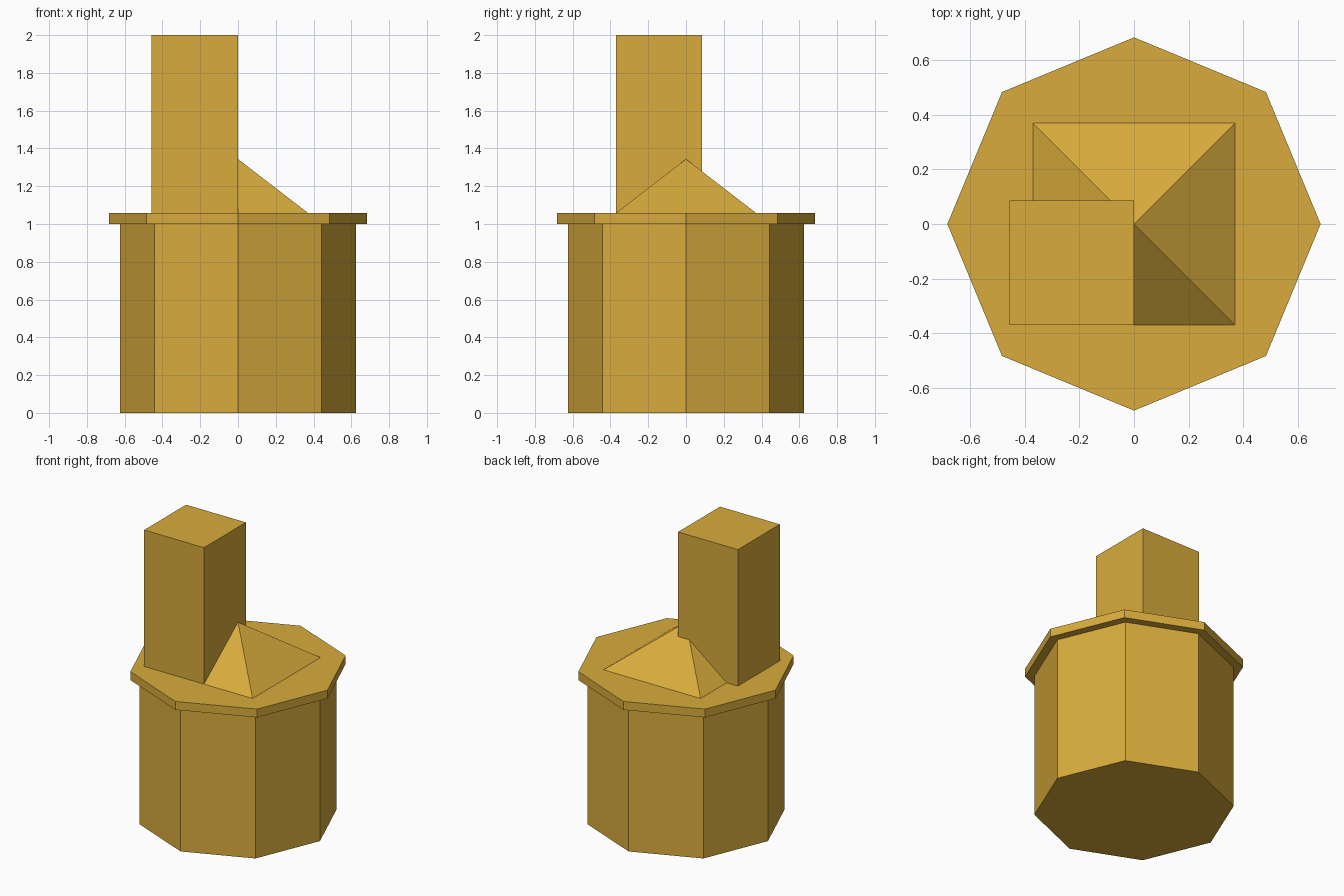
import bpy
from math import pi, sqrt

if "Cube" in bpy.data.objects:
    bpy.data.objects.remove(bpy.data.objects["Cube"])

gold = bpy.data.materials.new("gold")
gold.diffuse_color = (0.69, 0.41, 0.045, 1)
gold.use_nodes = True
gold.node_tree.nodes["Principled BSDF"].inputs["Base Color"].default_value = gold.diffuse_color


def finish(name):
    obj = bpy.context.object
    obj.name = name
    obj.data.materials.append(gold)
    return obj


def octagon(name, radius, z0, z1):
    bpy.ops.mesh.primitive_cylinder_add(
        vertices=8, radius=radius, depth=z1 - z0, location=(0, 0, (z0 + z1) / 2))
    return finish(name)


# Octagonal body and overhanging roof slab
octagon("body", 0.626, 0, 1.0)
octagon("roof_slab", 0.684, 1.0, 1.058)

# Square pyramid roof, sides parallel to the axes
bpy.ops.mesh.primitive_cone_add(
    vertices=4, radius1=0.371 * sqrt(2), radius2=0, depth=0.286,
    location=(0, 0, 1.058 + 0.143), rotation=(0, 0, pi / 4))
finish("pyramid_roof")

# Square tower standing at the front left of the pyramid
bpy.ops.mesh.primitive_cube_add(size=1, location=(-0.2285, -0.1425, 1.529))
tower = finish("tower")
tower.scale = (0.457, 0.457, 0.942)
